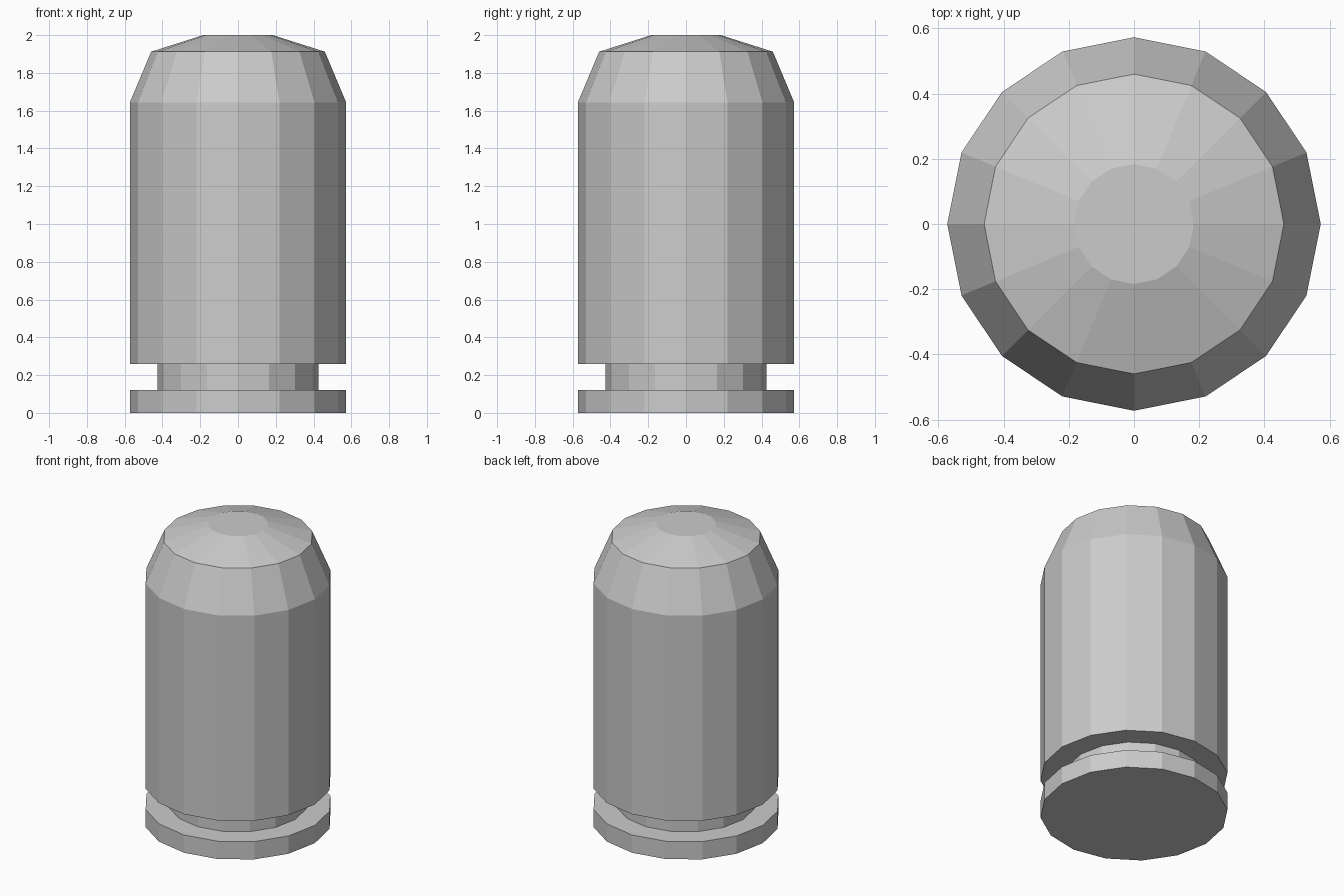
import bpy, bmesh
from math import cos, sin, tau

cube = bpy.data.objects.get("Cube")
if cube:
    bpy.data.objects.remove(cube, do_unlink=True)

SIDES = 16

# Single grey metal
grey = bpy.data.materials.new("plain grey")
grey.use_nodes = True
colour = (0.6, 0.6, 0.6, 1)
grey.diffuse_color = colour
grey.node_tree.nodes["Principled BSDF"].inputs["Base Color"].default_value = colour


def lathe(name, profile):
    """Turn a (radius, height) profile into a closed, flat-shaded solid."""
    bm = bmesh.new()
    rings = [[bm.verts.new((r * cos(tau * i / SIDES), r * sin(tau * i / SIDES), z))
              for i in range(SIDES)] for r, z in profile]
    for low, high in zip(rings, rings[1:]):
        for i in range(SIDES):
            j = (i + 1) % SIDES
            bm.faces.new((low[i], low[j], high[j], high[i]))
    bm.faces.new(rings[0][::-1])
    bm.faces.new(rings[-1])
    mesh = bpy.data.meshes.new(name)
    bm.to_mesh(mesh)
    bm.free()
    mesh.materials.append(grey)
    obj = bpy.data.objects.new(name, mesh)
    bpy.context.collection.objects.link(obj)
    return obj


# Rim, extractor groove, case wall and blunt tapered nose in one turned body
lathe("cartridge_body", [
    (0.573, 0), (0.573, 0.12),
    (0.427, 0.12), (0.427, 0.26),
    (0.573, 0.26), (0.573, 1.643),
    (0.46, 1.912), (0.184, 2),
])
